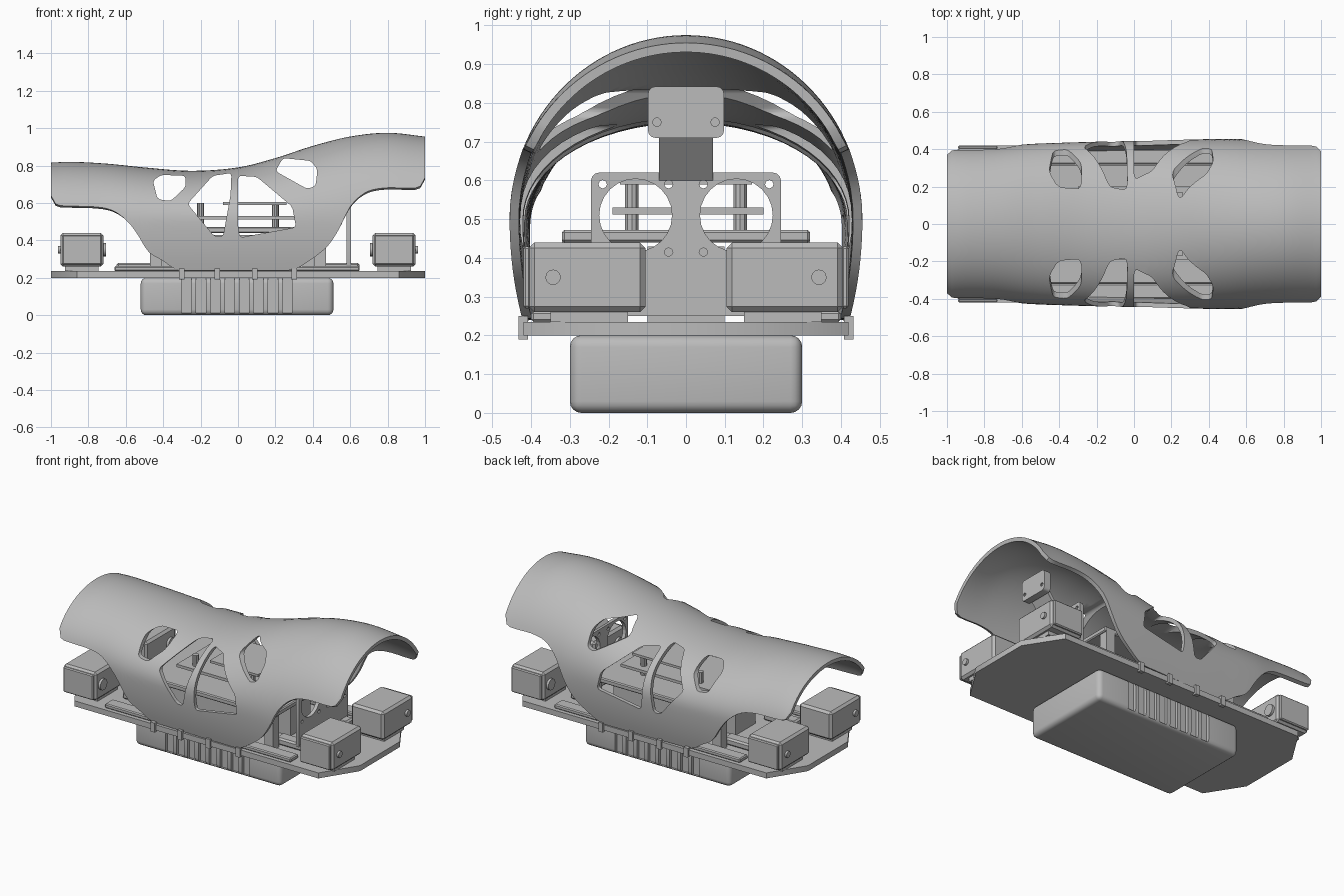
import bpy, bmesh, math
from mathutils import Matrix, Vector

cube = bpy.data.objects.get("Cube")
if cube:
    bpy.data.objects.remove(cube, do_unlink=True)

grey = bpy.data.materials.new("plain_grey")
grey.use_nodes = True
GREY = (0.5, 0.5, 0.5, 1)
grey.diffuse_color = GREY
grey.node_tree.nodes["Principled BSDF"].inputs["Base Color"].default_value = GREY


def activate(ob):
    bpy.ops.object.select_all(action='DESELECT')
    ob.select_set(True)
    bpy.context.view_layer.objects.active = ob


def finish(name, bm, smooth=None):
    bmesh.ops.recalc_face_normals(bm, faces=bm.faces)
    me = bpy.data.meshes.new(name)
    bm.to_mesh(me)
    bm.free()
    me.materials.append(grey)
    ob = bpy.data.objects.new(name, me)
    bpy.context.collection.objects.link(ob)
    if smooth:
        activate(ob)
        bpy.ops.object.shade_smooth_by_angle(angle=math.radians(smooth))
    return ob


def add_box(bm, lo, hi):
    lo, hi = Vector(lo), Vector(hi)
    mat = Matrix.Translation((lo + hi) / 2) @ Matrix.Diagonal((*(hi - lo), 1))
    bmesh.ops.create_cube(bm, size=1, matrix=mat)


def box(name, lo, hi, bevel=0, segs=1):
    bm = bmesh.new()
    add_box(bm, lo, hi)
    if bevel:
        bmesh.ops.bevel(bm, geom=bm.edges[:], offset=bevel, segments=segs,
                        affect='EDGES', profile=0.5)
    return finish(name, bm, 40 if segs > 1 else None)


def add_prism(bm, pts, axis, a, b, rounding=0):
    """Extrude a 2D outline along one axis, optionally rounding its corners."""
    place = {'x': lambda p: (a, p[0], p[1]), 'y': lambda p: (p[0], a, p[1]),
             'z': lambda p: (p[0], p[1], a)}[axis]
    vec = Vector([b - a if c == axis else 0 for c in "xyz"])
    face = bm.faces.new([bm.verts.new(place(p)) for p in pts])
    ext = bmesh.ops.extrude_face_region(bm, geom=[face])["geom"]
    new = [v for v in ext if isinstance(v, bmesh.types.BMVert)]
    bmesh.ops.translate(bm, verts=new, vec=vec)
    if rounding:
        edges = [e for v in new for e in v.link_edges
                 if abs((e.verts[0].co - e.verts[1].co).normalized().dot(vec.normalized())) > 0.9]
        bmesh.ops.bevel(bm, geom=list(set(edges)), offset=rounding, segments=3,
                        affect='EDGES', profile=0.5)


def prism(name, pts, axis, a, b, rounding=0):
    bm = bmesh.new()
    add_prism(bm, pts, axis, a, b, rounding)
    return finish(name, bm, 35)


def circle(cx, cy, r, n=20):
    return [(cx + r * math.cos(math.tau * i / n), cy + r * math.sin(math.tau * i / n))
            for i in range(n)]


def cut(ob, bm):
    cutter = finish("cutter", bm)
    cutter.hide_render = True
    mod = ob.modifiers.new("cut", 'BOOLEAN')
    mod.operation, mod.solver, mod.object = 'DIFFERENCE', 'EXACT', cutter
    activate(ob)
    bpy.ops.object.modifier_apply(modifier=mod.name)
    bpy.data.objects.remove(cutter, do_unlink=True)


def curve(keys, x):
    """Smooth interpolation through (x, value) keys."""
    n = len(keys) - 1
    i = max(j for j in range(n) if j == 0 or keys[j][0] <= x)

    def slope(j):
        p, q = keys[max(j - 1, 0)], keys[min(j + 1, n)]
        return (q[1] - p[1]) / (q[0] - p[0])
    (x0, y0), (x1, y1) = keys[i], keys[i + 1]
    h = x1 - x0
    t = (x - x0) / h
    return ((2*t**3 - 3*t*t + 1) * y0 + (t**3 - 2*t*t + t) * h * slope(i)
            + (3*t*t - 2*t**3) * y1 + (t**3 - t*t) * h * slope(i + 1))


# Arched outer shell, lofted along x
TOP = [(-1, .815), (-.9, .82), (-.7, .81), (-.5, .79), (-.25, .772), (0, .79),
       (.2, .84), (.4, .905), (.6, .955), (.8, .975), (1, .955)]
WIDTH = [(-1, .412), (-.75, .412), (-.55, .428), (-.3, .437), (0, .445), (.5, .455), (1, .455)]
EDGE = [(-1, .64), (-.975, .595), (-.93, .585), (-.75, .578), (-.66, .555), (-.58, .49), (-.53, .42),
        (-.48, .34), (-.4, .29), (-.33, .245), (-.2, .24), (.2, .24), (.3, .245), (.38, .29),
        (.48, .37), (.54, .46), (.6, .58), (.68, .655), (.78, .68), (.93, .68), (.975, .69), (1, .735)]
MID, COLS, ROWS = 0.5, 80, 44
bm = bmesh.new()
grid = []
for i in range(COLS + 1):
    x = -1 + 2 * i / COLS
    top, w, edge = curve(TOP, x), curve(WIDTH, x), max(.237, curve(EDGE, x))
    a0 = math.asin((edge - MID) / (top - MID)) if edge > MID else (edge - MID) / .35
    col = []
    for j in range(ROWS + 1):
        a = a0 + (math.pi - 2 * a0) * j / ROWS
        low = min(a, math.pi - a)
        side = 1 if a < math.pi / 2 else -1
        if low >= 0:
            y, z = w * math.cos(low), MID + (top - MID) * math.sin(low)
        else:
            z = MID + .35 * low
            y = w - .03 * ((MID - z) / .26) ** 2
        col.append(bm.verts.new((x, side * y, z)))
    grid.append(col)
for p, q in zip(grid, grid[1:]):
    for j in range(ROWS):
        bm.faces.new((p[j], q[j], q[j + 1], p[j + 1]))
bmesh.ops.recalc_face_normals(bm, faces=bm.faces)
bm.faces.ensure_lookup_table()
outward = 1 if bm.faces[ROWS // 2].normal.z > 0 else -1
shell = finish("outer_shell", bm)
mod = shell.modifiers.new("thickness", 'SOLIDIFY')
mod.thickness, mod.offset = .024, -outward
activate(shell)
bpy.ops.object.modifier_apply(modifier=mod.name)

# Organic windows through both flanks
WINDOWS = [
    [(-.455, .72), (-.41, .75), (-.28, .745), (-.28, .685), (-.36, .61), (-.43, .62)],
    [(-.27, .595), (-.135, .745), (-.035, .76), (-.04, .64), (-.08, .42), (-.125, .42)],
    [(0, .745), (.1, .74), (.29, .58), (.31, .47), (.01, .415), (0, .48)],
    [(.2, .77), (.24, .84), (.39, .825), (.425, .78), (.415, .69), (.37, .675)]]
bm = bmesh.new()
for pts in WINDOWS:
    add_prism(bm, pts, 'y', -.6, .6, .018)
cut(shell, bm)
activate(shell)
bpy.ops.object.shade_smooth_by_angle(angle=math.radians(35))

# Base plate with chamfered corners
quarter = [(1, .2), (.86, .42)]
outline = (quarter + [(-x, y) for x, y in quarter[::-1]]
           + [(-x, -y) for x, y in quarter] + [(x, -y) for x, y in quarter[::-1]])
prism("base_plate", outline, 'z', .2, .235)

# Battery case with grooved flanks
case = box("battery_case", (-.52, -.3, 0), (.51, .3, .2), .03, 4)
bm = bmesh.new()
for i in range(8):
    x = -.275 + i * .077
    for s in (-1, 1):
        add_box(bm, (x - .026, s * .32 - .04, .012), (x + .026, s * .32 + .04, .25))
cut(case, bm)

for s, side in ((-1, "front"), (1, "back")):
    # Raised rails and shell clips along each side
    box(f"{side}_rail", (-.66, s * .36 - .04, .235), (.65, s * .36 + .04, .262), .006)
    for x in (-.3, -.11, .09, .3):
        box(f"{side}_clip", (x - .015, s * .42 - .012, .19), (x + .015, s * .42 + .012, .25))
    # Drive motors with hub, shaft and mounting plate
    for e, end in ((-1, "right"), (1, "left")):
        tag = f"{side}_{end}"
        box(f"{tag}_motor", (e * .835 - .115, s * .255 - .15, .26),
            (e * .835 + .115, s * .255 + .15, .44), .014)
        box(f"{tag}_motor_cap", (e * .835 - .105, s * .41 - .01, .27),
            (e * .835 + .105, s * .41 + .01, .43), .006)
        prism(f"{tag}_motor_hub", circle(s * .343, .35, .02, 12), 'x', e * .945, e * .963)
        prism(f"{tag}_motor_boss", circle(s * .343, .35, .035, 16), 'x', e * .705, e * .725)
        box(f"{tag}_motor_foot", (e * .835 - .09, s * .25 - .1, .235), (e * .835 + .09, s * .25 + .1, .262))
        # Deck legs and stand-offs
        box(f"{tag}_leg", (e * .44 - .03, s * .29 - .03, .235), (e * .44 + .03, s * .29 + .03, .45))
        box(f"{tag}_foot", (e * .54 - .11, s * .2 - .04, .235), (e * .54 + .11, s * .2 + .04, .28), .01)
        prism(f"{tag}_post", circle(e * .2, s * .14, .018, 10), 'z', .46, .6)

# Inner deck and circuit boards
box("inner_core", (-.42, -.1, .235), (.44, .1, .43))
box("inner_deck", (-.48, -.32, .44), (.48, .32, .472), .006)
box("lower_board", (-.3, -.19, .512), (.32, .2, .53))
box("upper_board", (-.08, -.17, .59), (.26, .17, .605))

# Twin sensor bracket
bracket = prism("sensor_bracket", [(-.245, .25), (.245, .25), (.245, .62), (-.245, .62)],
                'x', .58, .603, .02)
bm = bmesh.new()
for s in (-1, 1):
    add_prism(bm, circle(s * .13, .51, .094, 24), 'x', .5, .7)
    for y, z in ((.215, .59), (.045, .59), (.045, .415), (.215, .415)):
        add_prism(bm, circle(s * y, z, .011, 8), 'x', .5, .7)
cut(bracket, bm)

# Camera on its sloping neck
prism("camera_neck", [(.58, .6), (.603, .6), (.715, .74), (.7, .76)], 'y', -.07, .07)
camera = prism("camera_housing", [(-.098, .71), (.098, .71), (.098, .842), (-.098, .842)],
               'x', .7, .745, .018)
bm = bmesh.new()
for s in (-1, 1):
    add_prism(bm, circle(s * .075, .75, .011, 10), 'x', .735, .8)
cut(camera, bm)
